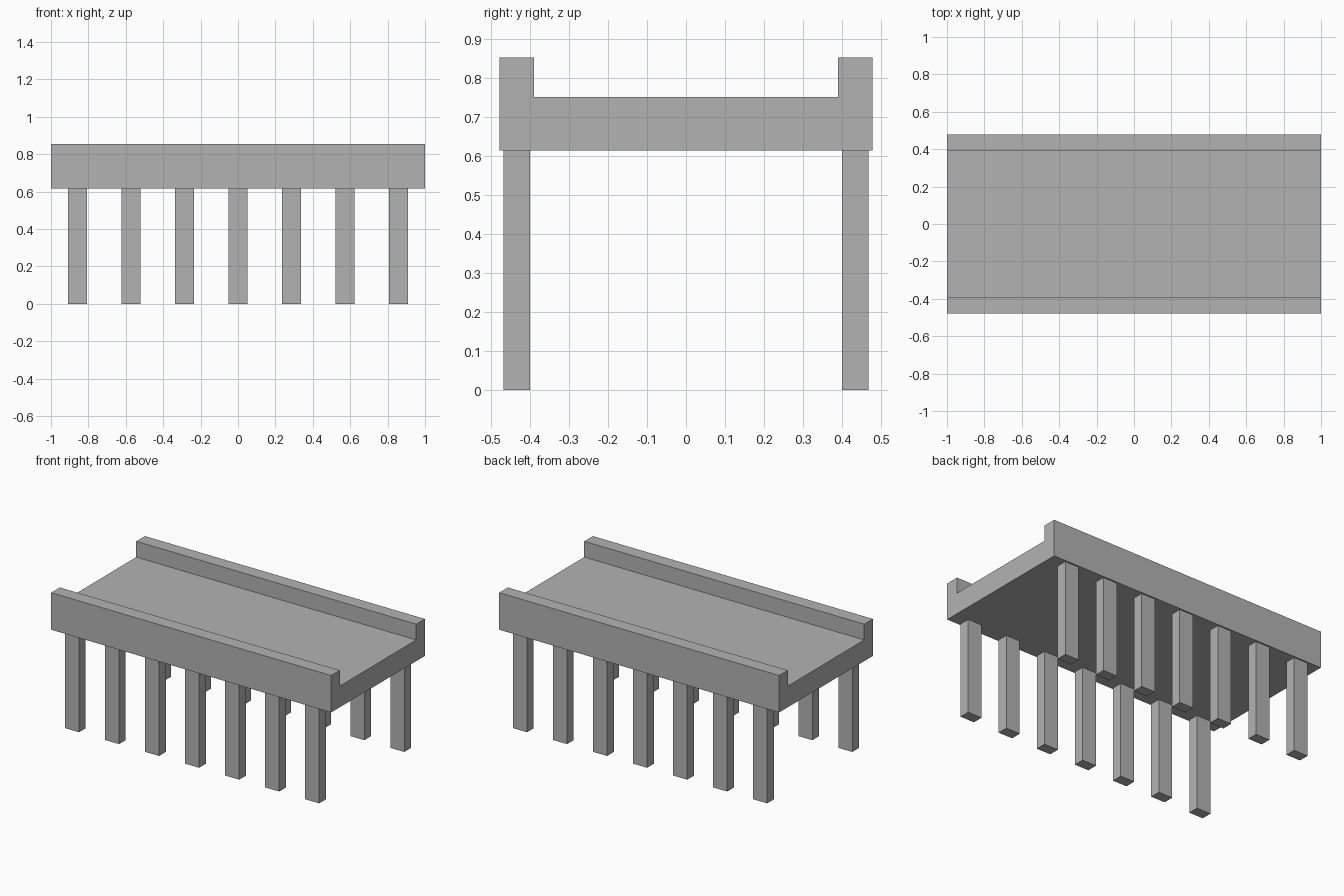
import bpy
import bmesh

# Remove the default cube
cube = bpy.data.objects.get("Cube")
if cube:
    bpy.data.objects.remove(cube, do_unlink=True)

# Single concrete colour
concrete = bpy.data.materials.new("concrete_grey")
concrete.use_nodes = True
colour = (0.45, 0.45, 0.45, 1)
concrete.diffuse_color = colour
concrete.node_tree.nodes["Principled BSDF"].inputs["Base Color"].default_value = colour

LENGTH = 2.0
HALF_WIDTH = 0.478
DECK_BOTTOM, DECK_TOP, WALL_TOP = 0.615, 0.752, 0.854
WALL_INNER = 0.39


def extrude_profile(name, profile, x_start, length):
    """Extrude a (y, z) outline along x into a closed solid."""
    bm = bmesh.new()
    face = bm.faces.new([bm.verts.new((x_start, y, z)) for y, z in profile])
    result = bmesh.ops.extrude_face_region(bm, geom=[face])
    moved = [v for v in result["geom"] if isinstance(v, bmesh.types.BMVert)]
    bmesh.ops.translate(bm, verts=moved, vec=(length, 0, 0))
    bmesh.ops.recalc_face_normals(bm, faces=bm.faces)
    mesh = bpy.data.meshes.new(name)
    bm.to_mesh(mesh)
    bm.free()
    mesh.materials.append(concrete)
    obj = bpy.data.objects.new(name, mesh)
    bpy.context.collection.objects.link(obj)
    return obj


# Channel-shaped deck with a parapet along each long side
half = [(HALF_WIDTH, DECK_BOTTOM), (HALF_WIDTH, WALL_TOP),
        (WALL_INNER, WALL_TOP), (WALL_INNER, DECK_TOP)]
outline = half + [(-y, z) for y, z in reversed(half)]
extrude_profile("bridge_deck", outline, -LENGTH / 2, LENGTH)

# Two rows of rectangular columns
COUNT, SPACING = 7, 0.286
COLUMN_WIDTH, INNER, OUTER = 0.1, 0.4, 0.468
for side, sign in (("front", -1), ("back", 1)):
    section = [(sign * INNER, 0), (sign * OUTER, 0),
               (sign * OUTER, DECK_BOTTOM), (sign * INNER, DECK_BOTTOM)]
    for i in range(COUNT):
        x = (i - (COUNT - 1) / 2) * SPACING
        extrude_profile(f"{side}_column_{i + 1}", section,
                        x - COLUMN_WIDTH / 2, COLUMN_WIDTH)
